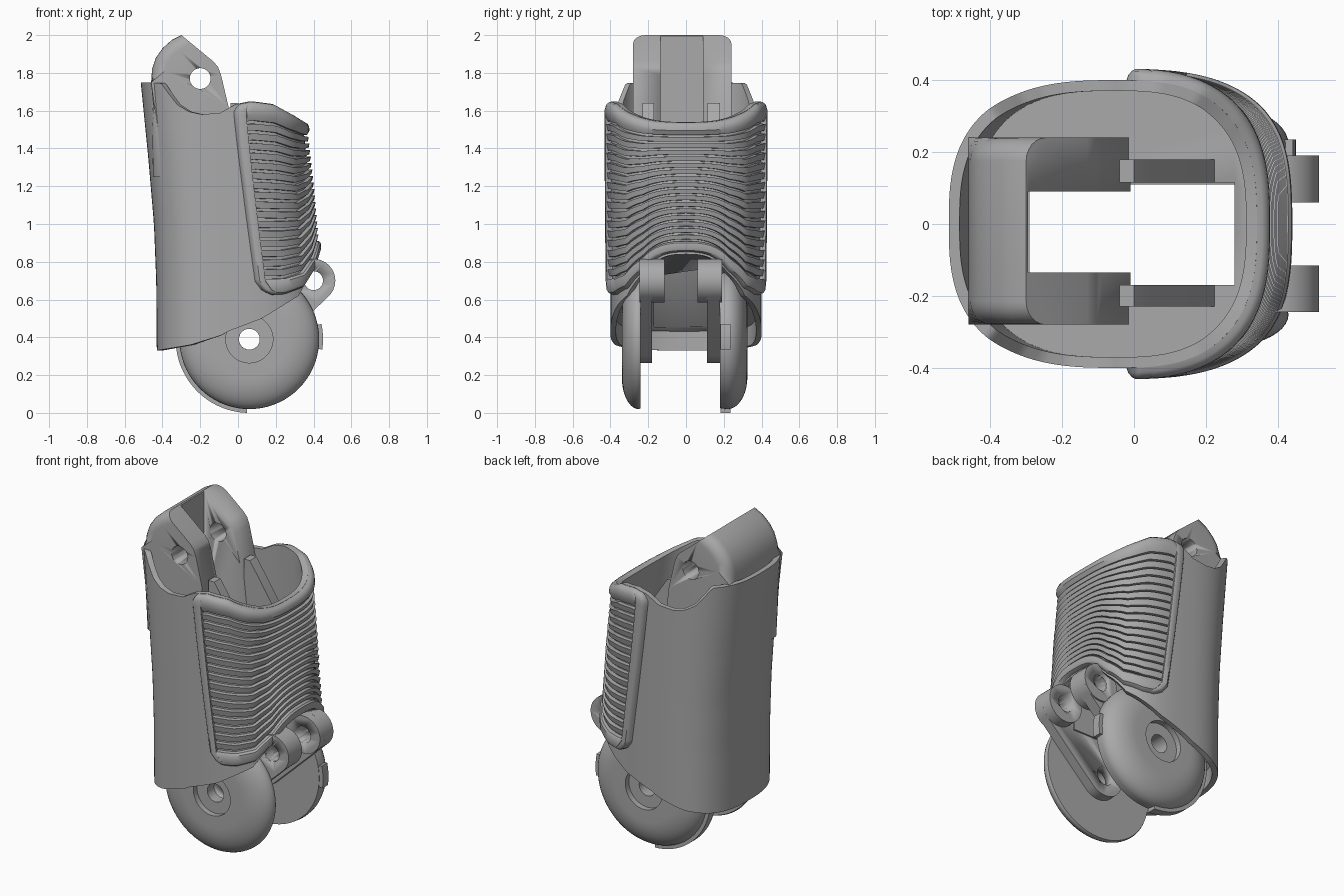
import bpy, bmesh
from math import pi, sin, cos, acos, atan2, radians, copysign

if "Cube" in bpy.data.objects:
    bpy.data.objects.remove(bpy.data.objects["Cube"])

GREY = (0.40, 0.40, 0.40, 1)
mat = bpy.data.materials.new("plain grey")
mat.use_nodes = True
mat.diffuse_color = GREY
mat.node_tree.nodes["Principled BSDF"].inputs["Base Color"].default_value = GREY

CX, HALF_Y, POWER = -0.05, 0.40, 2.8
PIVOT, HINGE, KNUCKLE = (0.06, 0.39), (0.40, 0.70), (-0.20, 1.77)


def curve(points):
    """Piecewise linear function through (input, output) points."""
    def f(v):
        if v <= points[0][0]:
            return points[0][1]
        for (a, p), (b, q) in zip(points, points[1:]):
            if v <= b:
                return p + (q - p) * (v - a) / (b - a)
        return points[-1][1]
    return f


# Sleeve outline: back and front edge by height, rims by depth
back_x = curve([(0.33, -0.43), (0.7, -0.433), (1.0, -0.445), (1.35, -0.475), (1.75, -0.515)])
front_x = curve([(0.4, 0.44), (0.85, 0.41), (1.2, 0.38), (1.6, 0.335)])
rim_top = curve([(-0.52, 1.75), (-0.41, 1.745), (-0.375, 1.69), (-0.33, 1.63), (-0.27, 1.595),
                 (-0.2, 1.58), (-0.08, 1.59), (-0.03, 1.63), (0.08, 1.65), (0.2, 1.635), (0.3, 1.58), (0.36, 1.54)])
rim_low = curve([(-0.52, 0.33), (-0.3, 0.36), (-0.1, 0.41), (0.1, 0.5), (0.27, 0.62),
                 (0.33, 0.74), (0.36, 0.84)])
pad_low = curve([(0.1, 0.62), (0.2, 0.625), (0.28, 0.66), (0.33, 0.75), (0.36, 0.85)])


def unit(th):
    c, s = cos(th), sin(th)
    return (copysign(abs(c) ** (2 / POWER), c), copysign(abs(s) ** (2 / POWER), s))


def nominal_x(th):
    px = unit(th)[0]
    return CX + px * (0.41 if px > 0 else 0.47)


def on_shell(th, z, off=0.0):
    px, py = unit(th)
    half = front_x(z) - CX if px > 0 else CX - back_x(z)
    return (CX + px * (half + off), py * (HALF_Y + off), z)


def finish(name, bm, angle=35):
    bmesh.ops.recalc_face_normals(bm, faces=bm.faces)
    me = bpy.data.meshes.new(name)
    bm.to_mesh(me)
    bm.free()
    me.materials.append(mat)
    ob = bpy.data.objects.new(name, me)
    bpy.context.collection.objects.link(ob)
    bpy.ops.object.select_all(action='DESELECT')
    ob.select_set(True)
    bpy.context.view_layer.objects.active = ob
    bpy.ops.object.shade_smooth_by_angle(angle=radians(angle))
    return ob


def loft(name, rows, wrap_u=True, wrap_v=False, caps=False, angle=35):
    bm = bmesh.new()
    vs = [[bm.verts.new(p) for p in r] for r in rows]
    n, m = len(vs), len(vs[0])
    for i in range(n if wrap_v else n - 1):
        for j in range(m if wrap_u else m - 1):
            a, b, k = vs[i], vs[(i + 1) % n], (j + 1) % m
            bm.faces.new((a[j], a[k], b[k], b[j]))
    if caps:
        bm.faces.new(vs[0])
        bm.faces.new(vs[-1])
    return finish(name, bm, angle)


def prism(name, pts, y0, y1, round_back=0.0):
    """Extrude an x-z outline along y, optionally rounding its back outer edges."""
    bm = bmesh.new()
    a = [bm.verts.new((x, y0, z)) for x, z in pts]
    b = [bm.verts.new((x, y1, z)) for x, z in pts]
    bm.faces.new(a)
    bm.faces.new(b)
    for i in range(len(pts)):
        j = (i + 1) % len(pts)
        bm.faces.new((a[i], a[j], b[j], b[i]))
    if round_back:
        edges = [e for e in bm.edges if e.verts[0].co.y == e.verts[1].co.y
                 and all(v.co.x < -0.29 for v in e.verts)]
        bmesh.ops.bevel(bm, geom=edges, offset=round_back, segments=6, profile=0.5, affect='EDGES')
    return finish(name, bm)


def arc(center, r, a0, a1, n=40):
    return [(center[0] + r * cos(a0 + (a1 - a0) * i / n),
             center[1] + r * sin(a0 + (a1 - a0) * i / n)) for i in range(n + 1)]


def circle(center, r):
    return arc(center, r, 0, 2 * pi)[:-1]


def box(x0, x1, z0, z1):
    return [(x0, z0), (x1, z0), (x1, z1), (x0, z1)]


def cut(ob, *shapes):
    """Subtract prisms given as (outline, y0, y1)."""
    for pts, y0, y1 in shapes:
        tool = prism("cutter", pts, y0, y1)
        mod = ob.modifiers.new("cut", 'BOOLEAN')
        mod.operation, mod.solver, mod.object = 'DIFFERENCE', 'EXACT', tool
        bpy.context.view_layer.objects.active = ob
        bpy.ops.object.modifier_apply(modifier=mod.name)
        bpy.data.objects.remove(tool)


# Sleeve shell
SEG, STEPS = 160, 24
angles = [2 * pi * i / SEG for i in range(SEG)]


def shell_row(t, off):
    row = []
    for th in angles:
        x = nominal_x(th)
        row.append(on_shell(th, rim_low(x) + t * (rim_top(x) - rim_low(x)), off))
    return row


ts = [i / STEPS for i in range(STEPS + 1)]
loft("sleeve", [shell_row(t, 0) for t in ts] + [shell_row(t, -0.03) for t in reversed(ts)], wrap_v=True)

# Inner core with the central channel
core_rows = []
for t in (0, 0.25, 0.5, 0.75, 1):
    core_rows.append([on_shell(th, (1 - t) * (rim_low(nominal_x(th)) + 0.1) + t * 1.3, -0.02) for th in angles])
core = loft("inner_core", core_rows, caps=True)
cut(core, (box(-0.29, 0.28, 0, 2), -0.17, 0.115))

# Ribbed grip pad: each row is (height fraction, frame offset, panel offset)
RIBS, LOW, HIGH = 17, 0.085, 0.935
pitch = (HIGH - LOW) / RIBS
rows = [(0, -0.02, 0), (0.004, 0.012, 0), (0.014, 0.026, 0), (0.03, 0.032, 0), (LOW - 0.012, 0.032, 0)]
rows = [(t, f, f) for t, f, _ in rows]
for i in range(RIBS):
    t = LOW + i * pitch
    rows += [(t, 0.032, 0.024), (t + 0.001, 0.032, 0.0), (t + 0.3 * pitch, 0.032, 0.0),
             (t + 0.3 * pitch + 0.001, 0.032, 0.016)]
rows += [(t, f, f) for t, f in ((HIGH, 0.032), (0.965, 0.032), (0.985, 0.026), (0.996, 0.014), (1, -0.01))]
side = [(1, -0.02), (0.993, 0.014), (0.985, 0.026), (0.975, 0.032), (0.94, 0.032), (0.932, 0.03), (0.93, None)]
cols = side + [(0.93 * (1 - i / 30), None) for i in range(1, 60)] + [(-u, f) for u, f in reversed(side)]
pad = []
for t, frame, panel in rows:
    edge = 0.09 - 0.12 * t + 0.08 * max(0, 1 - t / 0.07) ** 2 + 0.05 * max(0, (t - 0.95) / 0.05) ** 2
    limit = acos(max(0, (edge - CX) / 0.45) ** (POWER / 2))
    line = []
    for u, f in cols:
        th = u * limit
        x = nominal_x(th)
        z = pad_low(x) + t * (rim_top(x) - pad_low(x))
        line.append(on_shell(th, z, panel if f is None else min(f, frame)))
    pad.append(line)
loft("grip_pad", pad, wrap_u=False)

# Upper knuckle: fork joined by a rounded back
outline = [(-0.01, 1.25), (-0.05, 1.62), (-0.09, 1.79), (-0.105, 1.83), (-0.13, 1.86), (-0.30, 2.0)]
outline += [(-0.35, 1.975), (-0.40, 1.93), (-0.435, 1.88), (-0.455, 1.82), (-0.46, 1.75), (-0.45, 1.25)]
knuckle = prism("upper_knuckle", outline, -0.28, 0.24, round_back=0.065)
cut(knuckle, (box(-0.295, 0.2, 1, 2.2), -0.135, 0.09), (circle(KNUCKLE, 0.055), -1, 1))

# Braces, hinge arms, hinge eyes and side discs on both sides
direction = atan2(HINGE[1] - PIVOT[1], HINGE[0] - PIVOT[0])
arm = arc(PIVOT, 0.125, direction + pi / 2, direction + 1.5 * pi) + \
    arc(HINGE, 0.115, direction - pi / 2, direction + pi / 2)
brace = [(-0.04, 0.6), (0.29, 0.6), (0.29, 1.2), (0.0, 1.64), (-0.04, 1.64)]
holes = [(circle(PIVOT, 0.055), -1, 1), (circle(HINGE, 0.05), -1, 1)]


def disc(name, inner, rim, outer):
    """Domed disc with a bored centre, turned about the pivot."""
    d = outer - rim
    bore = outer - copysign(0.035, d)
    prof = [(0.055, inner), (0.365, inner), (0.37, rim)]
    prof += [(0.2 + 0.17 * cos(a), rim + d * sin(a)) for a in [pi / 2 * i / 10 for i in range(1, 11)]]
    prof += [(0.125, outer), (0.125, bore), (0.055, bore)]
    spins = [2 * pi * i / 72 for i in range(72)]
    return loft(name, [[(PIVOT[0] + r * cos(a), y, PIVOT[1] + r * sin(a)) for a in spins]
                       for r, y in prof], wrap_v=True)


for name, brace_y, arm_y, eye_y, disc_y in (
        ("right", (-0.23, -0.17), (-0.24, -0.18), (-0.245, -0.115), (-0.24, -0.25, -0.34)),
        ("left", (0.115, 0.18), (0.11, 0.18), (0.06, 0.19), (0.18, 0.22, 0.325))):
    prism(name + "_brace", brace, *brace_y)
    cut(prism(name + "_hinge_arm", arm, *arm_y), *holes)
    cut(prism(name + "_hinge_eye", circle(HINGE, 0.115), *eye_y), holes[1])
    disc(name + "_disc", *disc_y)

# Stop rims on the left disc
for name, a0, a1 in (("long_stop_rim", 150, 268), ("short_stop_rim", -8, 12)):
    a0, a1 = radians(a0), radians(a1)
    prism(name, arc(PIVOT, 0.39, a0, a1) + arc(PIVOT, 0.3, a1, a0), 0.182, 0.235)
